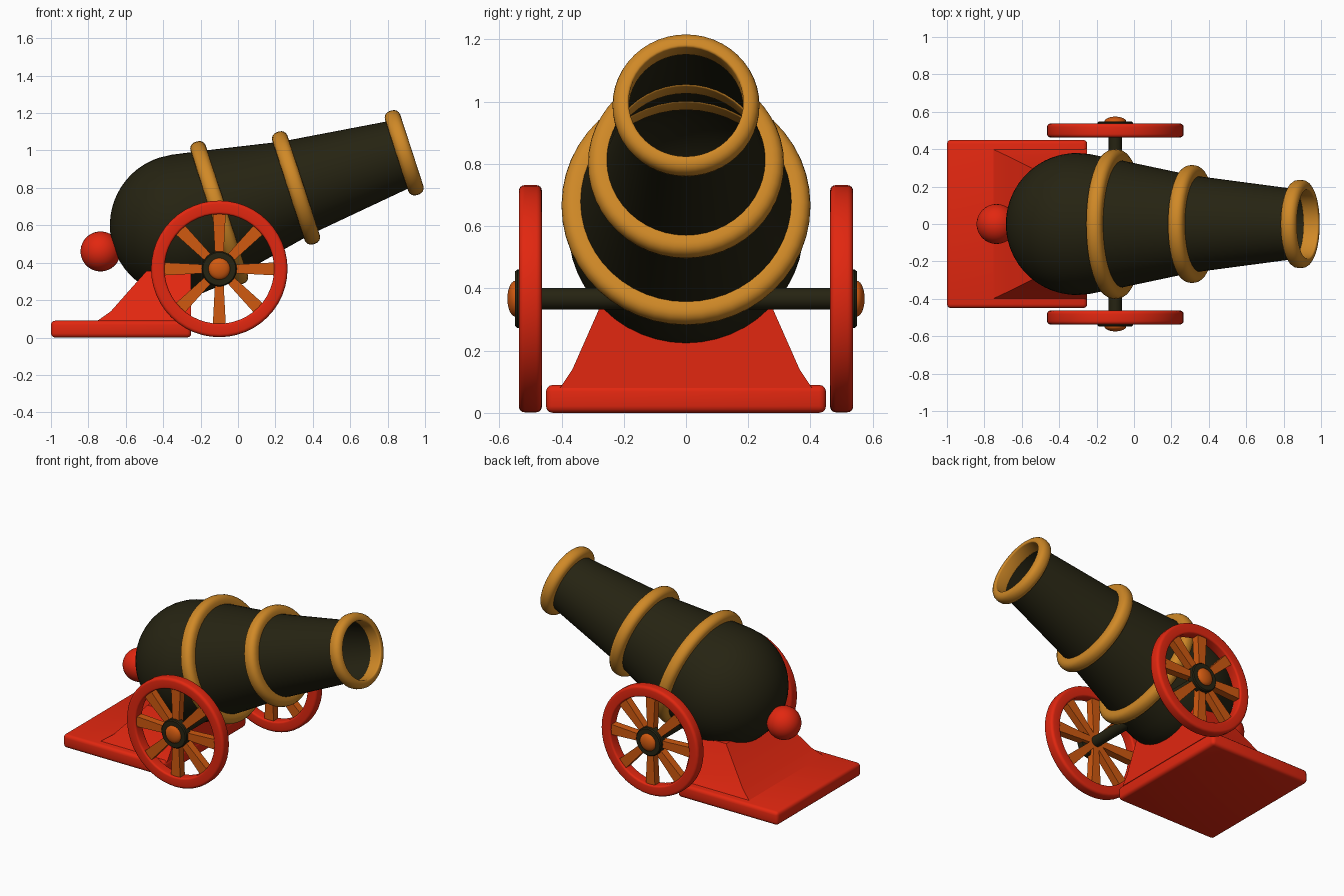
import bpy, bmesh
from math import pi, sin, cos, radians
from mathutils import Matrix, Vector

cube = bpy.data.objects.get("Cube")
if cube:
    bpy.data.objects.remove(cube)


def material(name, rgb):
    m = bpy.data.materials.new(name)
    m.use_nodes = True
    m.diffuse_color = (*rgb, 1)
    m.node_tree.nodes["Principled BSDF"].inputs["Base Color"].default_value = (*rgb, 1)
    return m


RED = material("red paint", (0.76, 0.02, 0.005))
GOLD = material("gold", (0.63, 0.25, 0.02))
ORANGE = material("orange wood", (0.63, 0.1, 0.005))
IRON = material("dark iron", (0.019, 0.017, 0.006))


def finish(bm, name, mat, matrix=Matrix(), angle=40):
    bmesh.ops.recalc_face_normals(bm, faces=bm.faces)
    bm.transform(matrix)
    mesh = bpy.data.meshes.new(name)
    bm.to_mesh(mesh)
    bm.free()
    mesh.materials.append(mat)
    ob = bpy.data.objects.new(name, mesh)
    bpy.context.collection.objects.link(ob)
    bpy.ops.object.select_all(action="DESELECT")
    ob.select_set(True)
    bpy.context.view_layer.objects.active = ob
    bpy.ops.object.shade_smooth_by_angle(angle=radians(angle))
    return ob


def lathe(name, profile, mat, matrix, segments=48, closed=False):
    """Spin (radius, height) points around local z."""
    bm = bmesh.new()
    verts = [bm.verts.new((r, 0, h)) for r, h in profile]
    edges = [bm.edges.new(p) for p in zip(verts, verts[1:])]
    if closed:
        edges.append(bm.edges.new((verts[-1], verts[0])))
    bmesh.ops.spin(bm, geom=verts + edges, cent=(0, 0, 0), axis=(0, 0, 1),
                   angle=2 * pi, steps=segments, use_merge=True)
    bmesh.ops.remove_doubles(bm, verts=bm.verts, dist=1e-4)
    return finish(bm, name, mat, matrix)


def rounded_section(r0, r1, h0, h1, outer, inner):
    """Rectangular ring section with rounded corners."""
    pts = []
    corners = ((r1, h1, -1, -1, outer, 0), (r0, h1, 1, -1, inner, 1),
               (r0, h0, 1, 1, inner, 2), (r1, h0, -1, 1, outer, 3))
    for r, h, dr, dh, b, quarter in corners:
        for i in range(5):
            a = (quarter + i / 4) * pi / 2
            pts.append((r + b * (dr + cos(a)), h + b * (dh + sin(a))))
    return pts


def arc(radius, steps, centre=0.0, start=-pi / 2, end=0.0):
    angles = [start + (end - start) * i / steps for i in range(steps + 1)]
    return [(radius * cos(a), centre + radius * sin(a)) for a in angles]


# Barrel: round breech running into an open, tapered tube
aim = Matrix.Translation((-0.305, 0, 0.6)) @ Matrix.Rotation(radians(72), 4, "Y")
lathe("barrel", arc(0.38, 14) + [(0.374, 0.07), (0.347, 0.215), (0.26, 0.647), (0.184, 1.25)],
      IRON, aim)

# Gold bands around the barrel
for name, r0, r1, h in (("breech_band", 0.335, 0.4, 0.215),
                        ("middle_band", 0.25, 0.315, 0.647),
                        ("muzzle_band", 0.184, 0.236, 1.255)):
    lathe(name, rounded_section(r0, r1, h - 0.043, h + 0.043, 0.036, 0.008), GOLD, aim,
          closed=True)

# Knob behind the breech
lathe("breech_knob", arc(0.107, 16, -0.452, -pi / 2, pi / 2), RED, aim, 32)

# Base slab
bm = bmesh.new()
bmesh.ops.create_cube(bm, size=1, matrix=Matrix.Translation((-0.625, 0, 0.045))
                      @ Matrix.Diagonal((0.75, 0.9, 0.09, 1)))
bmesh.ops.bevel(bm, geom=bm.edges[:], offset=0.022, segments=3, affect="EDGES", profile=0.5)
finish(bm, "base_slab", RED)

# Flared cradle rising from the slab, with an upright front
bm = bmesh.new()
loops = []
for back, half, z in ((-0.765, 0.405, 0.08), (-0.68, 0.365, 0.14), (-0.49, 0.27, 0.355)):
    loops.append([bm.verts.new((x, y, z)) for x, y in
                  ((back, -half), (-0.25, -half), (-0.25, half), (back, half))])
for low, high in zip(loops, loops[1:]):
    for i in range(4):
        j = (i + 1) % 4
        bm.faces.new((low[i], low[j], high[j], high[i]))
bm.faces.new(loops[0])
bm.faces.new(loops[-1])
finish(bm, "cradle", RED, angle=30)

# Wheels, mirrored on both sides; local z points outward
WHEEL_X, WHEEL_Z = -0.1, 0.367
for side, label in ((1, "back"), (-1, "front")):
    place = (Matrix.Translation((WHEEL_X, 0, WHEEL_Z))
             @ Matrix.Rotation(-side * pi / 2, 4, "X"))
    lathe(label + "_wheel_rim", rounded_section(0.293, 0.365, 0.463, 0.537, 0.018, 0.012),
          RED, place, closed=True)
    lathe(label + "_hub", [(0, 0.5), (0.094, 0.5), (0.094, 0.542), (0.088, 0.549), (0, 0.549)],
          IRON, place, 32)
    cap = [(r, 0.548 + h * 0.45) for r, h in arc(0.058, 6, 0, 0, pi / 2)]
    lathe(label + "_hub_cap", [(0.058, 0.53)] + cap, ORANGE, place, 32)

    # Spokes widen toward the rim
    bm = bmesh.new()
    for k in range(8):
        made = bmesh.ops.create_cube(bm, size=1)["verts"]
        for v in made:
            outer = v.co.x > 0
            v.co = Vector((0.305 if outer else 0.02,
                           v.co.y * (0.07 if outer else 0.04),
                           0.5 + v.co.z * 0.05))
        bmesh.ops.rotate(bm, verts=made, cent=(0, 0, 0),
                         matrix=Matrix.Rotation(k * pi / 4, 3, "Z"))
    finish(bm, label + "_spokes", ORANGE, place, 30)

# Axle
lathe("axle", [(0, -0.51), (0.035, -0.51), (0.035, 0.51), (0, 0.51)], IRON,
      Matrix.Translation((WHEEL_X, 0, WHEEL_Z)) @ Matrix.Rotation(-pi / 2, 4, "X"), 24)
